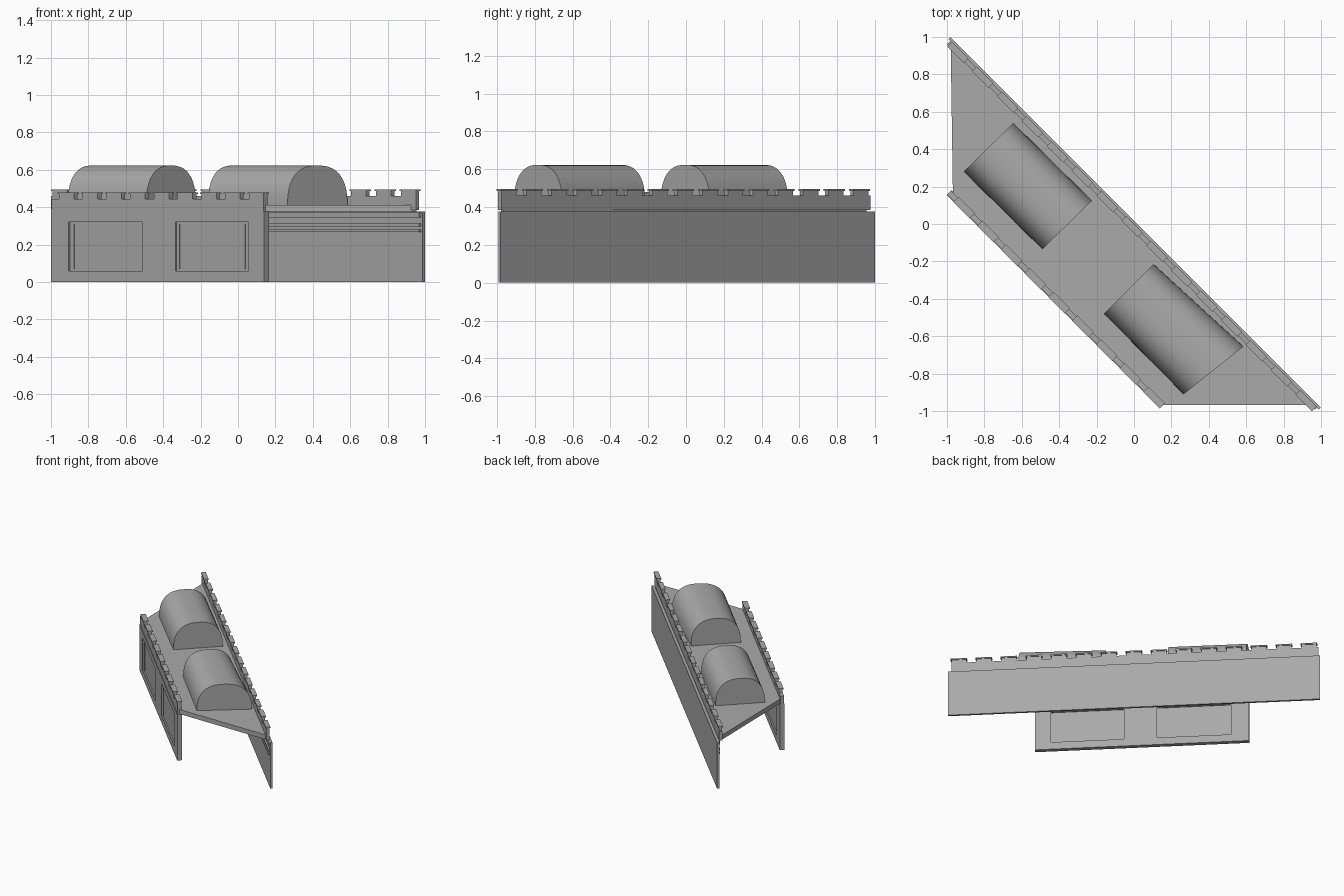
import bpy, bmesh, math

cube = bpy.data.objects.get("Cube")
if cube:
    bpy.data.objects.remove(cube, do_unlink=True)

stone = bpy.data.materials.new("stone_grey")
stone.use_nodes = True
GREY = (0.4, 0.4, 0.4, 1)
stone.diffuse_color = GREY
stone.node_tree.nodes["Principled BSDF"].inputs["Base Color"].default_value = GREY


def diag(t, s, z):
    """Point from distance along the walls (t = x - y) and across them (s = x + y)."""
    return ((s + t) / 2, (s - t) / 2, z)


def finish(name, bm):
    bmesh.ops.recalc_face_normals(bm, faces=bm.faces)
    mesh = bpy.data.meshes.new(name)
    bm.to_mesh(mesh)
    bm.free()
    mesh.materials.append(stone)
    obj = bpy.data.objects.new(name, mesh)
    bpy.context.collection.objects.link(obj)
    return obj


def loft(bm, ring_a, ring_b):
    """Closed solid between two matching rings of points."""
    a = [bm.verts.new(p) for p in ring_a]
    b = [bm.verts.new(p) for p in ring_b]
    bm.faces.new(a)
    bm.faces.new(b[::-1])
    for i in range(len(a)):
        j = (i + 1) % len(a)
        bm.faces.new((a[i], b[i], b[j], a[j]))


def bar(bm, t0, t1, profile):
    """Extrude an (s, z) profile along the wall direction."""
    loft(bm, [diag(t0, s, z) for s, z in profile], [diag(t1, s, z) for s, z in profile])


def box(bm, t0, t1, s0, s1, z0, z1):
    bar(bm, t0, t1, [(s0, z0), (s1, z0), (s1, z1), (s0, z1)])


def parapet(name, t0, t1, first, count, s0, s1, z0, z1, z2):
    """Low wall with a row of evenly spaced merlons, each with a thin cap."""
    bm = bmesh.new()
    box(bm, t0, t1, s0, s1, z0, z1)
    width = 0.16
    step = (t1 - width - first) / (count - 1)
    for i in range(count):
        t = first + i * step
        box(bm, t, t + width, s0, s1, z1, z2 - 0.01)
        box(bm, t - 0.008, t + width + 0.008, s0 - 0.008, s1 + 0.008, z2 - 0.01, z2)
    return finish(name, bm)


# Front wall with recessed panels on both sides
bm = bmesh.new()
box(bm, -1.155, 1.125, -0.845, -0.795, 0, 0.376)
front_wall = finish("front_wall", bm)
bm = bmesh.new()
for t0, t1 in ((-0.965, -0.175), (0.175, 0.955)):
    box(bm, t0, t1, -0.88, -0.83, 0.06, 0.32)
    box(bm, t0, t1, -0.81, -0.76, 0.06, 0.32)
cutter = finish("panel_cutter", bm)
cutter.hide_render = True
cut = front_wall.modifiers.new("panels", 'BOOLEAN')
cut.object = cutter
cut.solver = 'EXACT'
bpy.context.view_layer.update()
graph = bpy.context.evaluated_depsgraph_get()
front_wall_mesh = bpy.data.meshes.new_from_object(front_wall.evaluated_get(graph))
front_wall.modifiers.clear()
front_wall.data = front_wall_mesh
bpy.data.objects.remove(cutter, do_unlink=True)

# Thin upright trims inside the panels
bm = bmesh.new()
for t in (-0.93, 0.2, 0.9):
    box(bm, t, t + 0.012, -0.836, -0.829, 0.07, 0.31)
finish("panel_trims", bm)

# Back wall and the rails on its inner side
bm = bmesh.new()
box(bm, -1.98, 1.98, -0.005, 0.018, 0, 0.376)
finish("back_wall", bm)
bm = bmesh.new()
for z0, z1 in ((0.268, 0.28), (0.298, 0.312), (0.345, 0.372)):
    box(bm, -1.94, 1.96, -0.022, -0.005, z0, z1)
finish("inner_rails", bm)

# Roof deck
outline = [(-0.98, 0.955), (-0.968, 0.14), (0.145, -0.967), (0.955, -0.967)]
bm = bmesh.new()
loft(bm, [(x, y, 0.376) for x, y in outline], [(x, y, 0.413) for x, y in outline])
finish("roof_deck", bm)

# Crenellated parapets
parapet("back_parapet", -1.96, 1.945, -1.94, 15, -0.042, -0.008, 0.385, 0.46, 0.496)
parapet("front_parapet", -1.155, 1.115, -1.075, 9, -0.84, -0.80, 0.37, 0.443, 0.48)


# Barrel vaults, lofted between two end arches
def arch(a, b, steps=28, base=0.41, height=0.213, power=2 / 2.5):
    ring = []
    for i in range(steps + 1):
        angle = math.pi * i / steps
        c, s = math.cos(angle), max(math.sin(angle), 0)
        k = 0.5 - 0.5 * math.copysign(abs(c) ** power, c)
        ring.append((a[0] + (b[0] - a[0]) * k, a[1] + (b[1] - a[1]) * k,
                     base + height * s ** power))
    return ring


def vault(name, a, b, c, d):
    bm = bmesh.new()
    loft(bm, arch(a, b), arch(c, d))
    obj = finish(name, bm)
    bpy.ops.object.select_all(action='DESELECT')
    obj.select_set(True)
    bpy.context.view_layer.objects.active = obj
    bpy.ops.object.shade_smooth_by_angle(angle=math.radians(40))


vault("rear_vault", (-0.91, 0.28), (-0.645, 0.54), (-0.49, -0.135), (-0.225, 0.125))
vault("front_vault", (-0.16, -0.48), (0.105, -0.215), (0.265, -0.91), (0.585, -0.655))
